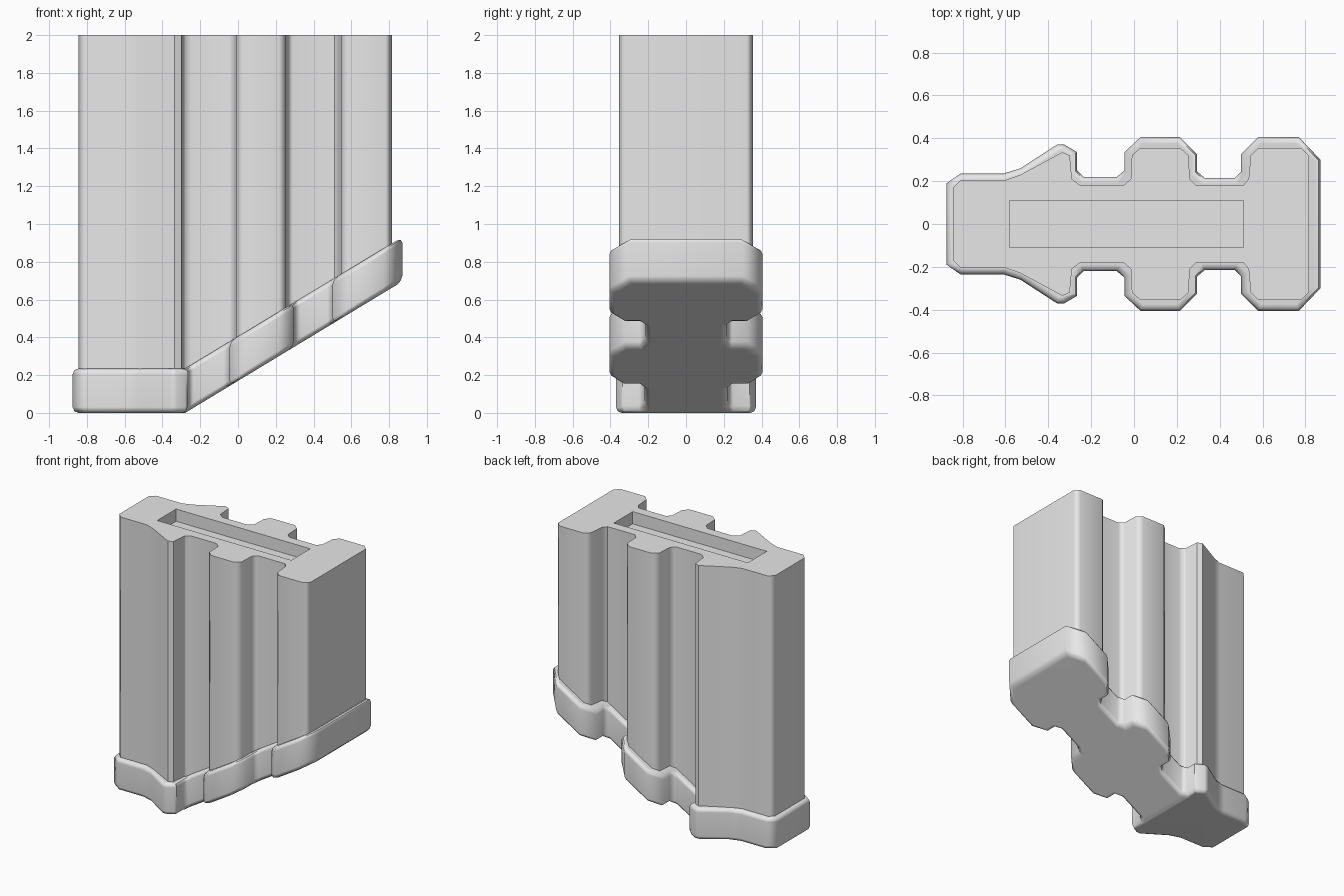
import bpy, bmesh, math
from mathutils import Vector

if "Cube" in bpy.data.objects:
    bpy.data.objects.remove(bpy.data.objects["Cube"], do_unlink=True)

BEND_X, SLOPE = -0.28, 0.605

grey = bpy.data.materials.new("light_grey")
grey.use_nodes = True
colour = (0.8, 0.8, 0.8, 1)
grey.diffuse_color = colour
grey.node_tree.nodes["Principled BSDF"].inputs["Base Color"].default_value = colour

# Half outlines, left to right; the other half is mirrored
BODY = [(-.845, .17), (-.81, .205), (-.6, .205), (-.53, .23), (-.335, .335),
        (-.3, .32), (-.29, .21), (-.25, .18), (-.05, .18), (-.015, .21),
        (-.01, .32), (.03, .355), (.215, .355), (.255, .32), (.26, .21),
        (.29, .18), (.51, .18), (.535, .21), (.545, .32), (.58, .355),
        (.78, .355), (.815, .32)]
BASE = [(-.875, .19), (-.81, .235), (-.61, .235), (-.53, .26), (-.36, .37),
        (-.325, .37), (-.265, .335), (-.265, .25), (-.235, .22), (-.08, .22),
        (-.045, .25), (-.045, .335), (.03, .405), (.215, .405), (.295, .325),
        (.295, .245), (.33, .215), (.47, .215), (.5, .245), (.5, .325),
        (.58, .405), (.77, .405), (.87, .3)]


def bent_prism(name, half, z0, z1, bend_top, bevel=0):
    """Extrude a mirrored outline, soften its rims and bend it upward along x."""
    bm = bmesh.new()
    outline = half + [(x, -y) for x, y in reversed(half)]
    cap = bm.faces.new([bm.verts.new((x, y, z0)) for x, y in outline])
    top = bmesh.ops.extrude_face_region(bm, geom=[cap])["geom"]
    bmesh.ops.translate(bm, vec=(0, 0, z1 - z0),
                        verts=[v for v in top if isinstance(v, bmesh.types.BMVert)])
    bmesh.ops.recalc_face_normals(bm, faces=bm.faces[:])
    if bevel:
        rims = [e for e in bm.edges if abs(e.verts[0].co.z - e.verts[1].co.z) < 1e-5]
        bmesh.ops.bevel(bm, geom=rims, offset=bevel, segments=2, profile=0.5,
                        affect='EDGES', clamp_overlap=True)
    bmesh.ops.bisect_plane(bm, geom=bm.verts[:] + bm.edges[:] + bm.faces[:],
                           plane_co=(BEND_X, 0, 0), plane_no=(1, 0, 0))
    for v in bm.verts:
        if bend_top or v.co.z < z1 - 0.01:
            v.co.z += SLOPE * max(0, v.co.x - BEND_X)
    mesh = bpy.data.meshes.new(name)
    bm.to_mesh(mesh)
    bm.free()
    obj = bpy.data.objects.new(name, mesh)
    bpy.context.collection.objects.link(obj)
    mesh.materials.append(grey)
    return obj


def select(obj):
    bpy.ops.object.select_all(action='DESELECT')
    obj.select_set(True)
    bpy.context.view_layer.objects.active = obj


def finish(obj, angle):
    select(obj)
    bpy.ops.object.shade_smooth_by_angle(angle=math.radians(angle))
    mod = obj.modifiers.new("even_shading", 'WEIGHTED_NORMAL')
    mod.keep_sharp = True


# Fluted upright body with a slanted lower end
body = bent_prism("body", BODY, 0.1, 2.0, False)

# Shallow slot in the top of the body
bpy.ops.mesh.primitive_cube_add(size=1, location=(-0.035, 0, 2.0))
cutter = bpy.context.object
cutter.name = "slot_cutter"
cutter.scale = (1.09, 0.22, 0.18)
cutter.hide_render = True
cutter.data.materials.append(grey)
cut = body.modifiers.new("slot", 'BOOLEAN')
cut.operation = 'DIFFERENCE'
cut.solver = 'EXACT'
cut.object = cutter
select(body)
bpy.ops.object.modifier_apply(modifier="slot")
bpy.data.objects.remove(cutter, do_unlink=True)
finish(body, 50)

# Wider foot that follows the slanted end
foot = bent_prism("foot", BASE, 0.0, 0.235, True, bevel=0.03)
finish(foot, 55)
